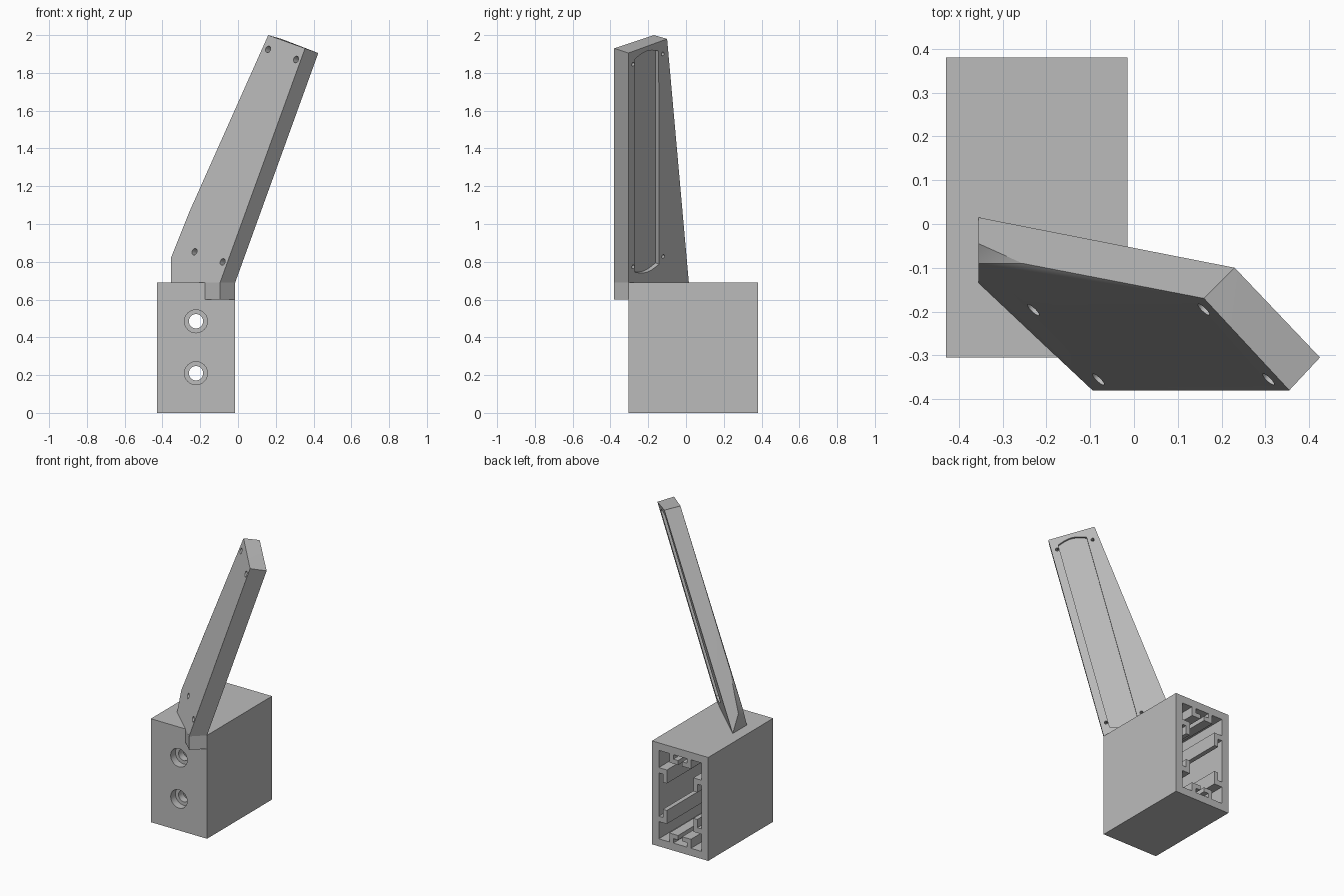
import bpy, bmesh, math
from mathutils import Vector, Matrix

old = bpy.data.objects.get("Cube")
if old:
    bpy.data.objects.remove(old)

grey = bpy.data.materials.new("plain_grey")
grey.use_nodes = True
GREY = (0.5, 0.5, 0.5, 1)
grey.diffuse_color = GREY
grey.node_tree.nodes["Principled BSDF"].inputs["Base Color"].default_value = GREY


def finish(name, bm):
    bmesh.ops.recalc_face_normals(bm, faces=bm.faces)
    mesh = bpy.data.meshes.new(name)
    bm.to_mesh(mesh)
    bm.free()
    mesh.materials.append(grey)
    ob = bpy.data.objects.new(name, mesh)
    bpy.context.collection.objects.link(ob)
    return ob


def box(name, x, y, z):
    bm = bmesh.new()
    bmesh.ops.create_cube(bm, size=1)
    for v in bm.verts:
        for i, (lo, hi) in enumerate((x, y, z)):
            v.co[i] = lo if v.co[i] < 0 else hi
    return finish(name, bm)


def prism(name, points, offset):
    bm = bmesh.new()
    face = bm.faces.new([bm.verts.new(p) for p in points])
    new = bmesh.ops.extrude_face_region(bm, geom=[face])["geom"]
    bmesh.ops.translate(bm, vec=offset, verts=[g for g in new if isinstance(g, bmesh.types.BMVert)])
    return finish(name, bm)


def rod(name, start, end, radius):
    start, end = Vector(start), Vector(end)
    axis = end - start
    bm = bmesh.new()
    bmesh.ops.create_cone(bm, cap_ends=True, segments=32, radius1=radius, radius2=radius,
                          depth=axis.length,
                          matrix=Matrix.Translation((start + end) / 2)
                          @ axis.to_track_quat('Z', 'Y').to_matrix().to_4x4())
    return finish(name, bm)


def cut(target, cutter):
    cutter.hide_render = True
    mod = target.modifiers.new("cut", 'BOOLEAN')
    mod.operation = 'DIFFERENCE'
    mod.solver = 'EXACT'
    mod.object = cutter
    bpy.context.view_layer.objects.active = target
    bpy.ops.object.modifier_apply(modifier=mod.name)
    bpy.data.objects.remove(cutter)


# Hollow clamp block, open at the back
X0, X1, Y0, Y1, H = -0.43, -0.015, -0.305, 0.38, 0.69
MX, MZ, WALL = (X0 + X1) / 2, H / 2, 0.05
block = box("clamp_block", (X0, X1), (Y0, Y1), (0, H))
cut(block, box("cavity", (X0 + WALL, X1 - WALL), (Y0 + 0.1, Y1 + 0.1), (WALL, H - WALL)))

# Counterbored bolt holes in the front wall
for z in (0.21, 0.485):
    cut(block, rod("bolt_hole", (MX, Y0 - 0.1, z), (MX, Y0 + 0.2, z), 0.038))
    cut(block, rod("counterbore", (MX, Y0 - 0.1, z), (MX, Y0 + 0.05, z), 0.061))


# Hooked ribs running the depth of the cavity, mirrored to all four corners
def rib(name, sx, sz, x, z):
    xs = sorted(MX + sx * a for a in x)
    zs = sorted(MZ + sz * a for a in z)
    box(name, xs, (Y0 + 0.09, Y1), zs)


RX, RZ = (X1 - X0) / 2 - WALL, H / 2 - WALL
for sx in (-1, 1):
    for sz in (-1, 1):
        rib("side_rib", sx, sz, (RX - 0.06, RX + 0.01), (0.145, 0.18))
        rib("side_rib_lip", sx, sz, (RX - 0.06, RX - 0.03), (0.09, 0.15))
        rib("end_rib", sx, sz, (0.05, 0.08), (RZ - 0.06, RZ + 0.01))
        rib("end_rib_lip", sx, sz, (0.015, 0.055), (RZ - 0.06, RZ - 0.03))

# Leaning arm as a convex slab
back = [(-0.015, -0.305, H), (0.425, -0.305, 1.905), (0.23, -0.1, 1.98),
        (-0.355, 0.015, H), (-0.355, -0.045, 0.8)]
front = [(-0.095, -0.38, H), (0.355, -0.38, 1.93), (0.16, -0.17, 2.0),
         (-0.255, -0.09, 1.07), (-0.355, -0.09, 0.82), (-0.355, -0.135, H)]
bm = bmesh.new()
for p in back + front:
    bm.verts.new(p)
bmesh.ops.convex_hull(bm, input=bm.verts)
bmesh.ops.dissolve_limit(bm, angle_limit=math.radians(2), verts=bm.verts, edges=bm.edges)
arm = finish("leaning_arm", bm)

# Axes on the arm's back face: along its length, across it, and outward
origin = Vector(back[0])
along = (Vector(back[1]) - origin).normalized()
across = Vector(back[2]) - Vector(back[1])
across = (across - along * across.dot(along)).normalized()
out = across.cross(along)
if out.y < 0:
    out = -out


def on_arm(s, t, d=0):
    return origin + across * s + along * t + out * d


# Shallow long pocket with bowed ends
S0, S1, T0, T1, BOW, N = 0.05, 0.229, 0.045, 1.245, 0.022, 10
outline = []
for end, sign in ((T0, -1), (T1, 1)):
    for i in range(N + 1):
        k = i / N if sign < 0 else 1 - i / N
        outline.append(on_arm(S0 + (S1 - S0) * k, end + sign * BOW * math.sin(math.pi * k), -0.025))
cut(arm, prism("pocket", outline, out * 0.1))

# Corner screw holes, wider from the front
for s in (0.036, 0.26):
    for t in (0.08, 1.22):
        cut(arm, rod("screw_hole", on_arm(s, t, -0.2), on_arm(s, t, 0.1), 0.01))
        cut(arm, rod("screw_head", on_arm(s, t, -0.2), on_arm(s, t, -0.05), 0.018))

# Wedge that hangs over the block's front edge
prism("arm_wedge", [(-0.095, -0.38, 0.6), (-0.015, -0.305, 0.6), (-0.175, -0.305, 0.6)],
      Vector((0, 0, H - 0.6)))

# Crisp flat faces, smooth hole walls
for ob in (block, arm):
    bpy.ops.object.select_all(action='DESELECT')
    ob.select_set(True)
    bpy.context.view_layer.objects.active = ob
    bpy.ops.object.shade_smooth_by_angle(angle=math.radians(30))
